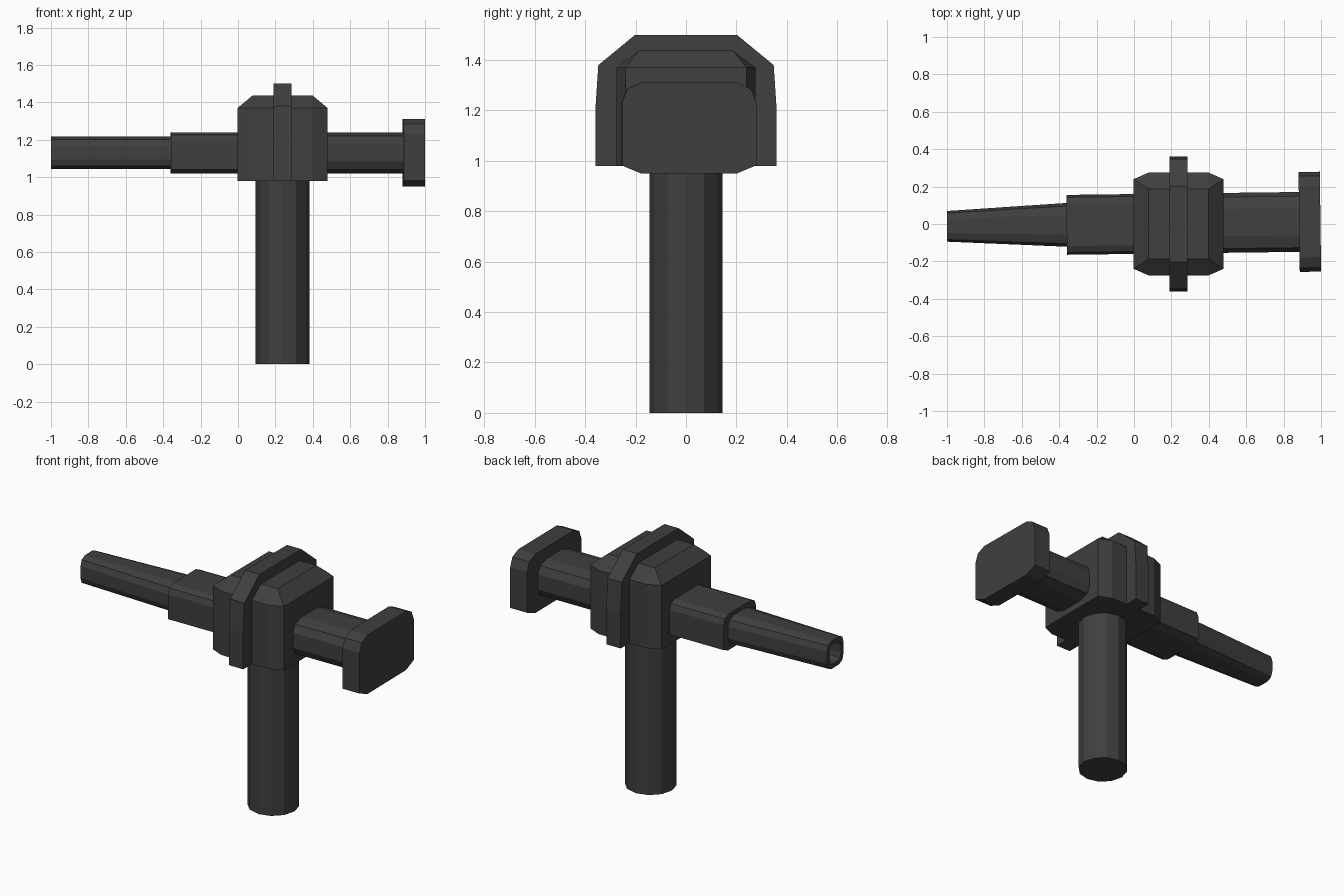
import bpy, bmesh, math
from mathutils import Matrix

if "Cube" in bpy.data.objects:
    bpy.data.objects.remove(bpy.data.objects["Cube"])

dark = bpy.data.materials.new("dark_metal")
dark.diffuse_color = (0.05, 0.05, 0.05, 1)
dark.use_nodes = True
dark.node_tree.nodes["Principled BSDF"].inputs["Base Color"].default_value = dark.diffuse_color


def loft(name, rings, turn=0.0):
    """Skin a series of equal-length point rings and cap both ends."""
    bm = bmesh.new()
    loops = [[bm.verts.new(p) for p in ring] for ring in rings]
    n = len(loops[0])
    for a, b in zip(loops, loops[1:]):
        for i in range(n):
            j = (i + 1) % n
            bm.faces.new((a[i], a[j], b[j], b[i]))
    bm.faces.new(loops[0])
    bm.faces.new(loops[-1])
    bmesh.ops.remove_doubles(bm, verts=bm.verts, dist=0.001)
    bm.transform(Matrix.Rotation(turn, 4, 'Z'))
    bmesh.ops.recalc_face_normals(bm, faces=bm.faces)
    mesh = bpy.data.meshes.new(name)
    bm.to_mesh(mesh)
    bm.free()
    mesh.materials.append(dark)
    obj = bpy.data.objects.new(name, mesh)
    bpy.context.collection.objects.link(obj)
    return obj


def mirrored(half):
    """Close a right-hand half outline by mirroring it across zero."""
    return half + [(-y, z) for y, z in reversed(half)]


# unit cross-sections: clipped box for sleeve and plate, rounder for barrel and shaft
BOX = mirrored([(0.71, -1), (1, -0.82), (1, 0.56), (0.92, 0.86), (0.71, 1)])
ROUND = mirrored([(0.45, -1), (0.86, -0.82), (1, -0.42), (1, 0.42), (0.86, 0.82), (0.45, 1)])


def section(shape, x, hy, hz, zc=1.13):
    return [(x, y * hy, zc + z * hz) for y, z in shape]


YAW = 0.0125  # the barrel assembly is turned very slightly

# tapered barrel with hollow muzzle
loft("barrel", [section(ROUND, -0.34, 0.118, 0.086), section(ROUND, -1, 0.082, 0.086),
                section(ROUND, -1, 0.056, 0.060), section(ROUND, -0.85, 0.056, 0.060)], YAW)

# sleeve in front of the housing
loft("sleeve", [section(BOX, -0.36, 0.16, 0.11), section(BOX, 0.1, 0.16, 0.11)], YAW)

# rear shaft and its end plate
loft("rear_shaft", [section(ROUND, 0.4, 0.16, 0.11), section(ROUND, 0.89, 0.16, 0.11)], YAW)
loft("end_plate", [section(BOX, 0.883, 0.267, 0.18), section(BOX, 0.997, 0.267, 0.18)], YAW)

# post
CX = 0.2385
SIDES = 12
post_ring = [(CX + 0.144 * math.cos(math.tau * i / SIDES),
              0.144 * math.sin(math.tau * i / SIDES)) for i in range(SIDES)]
loft("post", [[(x, y, z) for x, y in post_ring] for z in (0, 1.0)])

# housing: straight walls with clipped corners and a bevelled top
plan = mirrored([(0.16, -0.275), (0.24, -0.24), (0.24, 0.24), (0.16, 0.275)])
top = [(math.copysign(0.16, x), math.copysign(0.187, y)) for x, y in plan]
loft("housing", [[(CX + x, y, z) for x, y in ring]
                 for ring, z in ((plan, 0.98), (plan, 1.37), (top, 1.437))])

# raised band over the housing
arch = mirrored([(0.36, 0.98), (0.36, 1.2), (0.348, 1.38), (0.202, 1.5)])
loft("band", [[(x, y, z) for y, z in arch] for x in (0.19, 0.287)])
